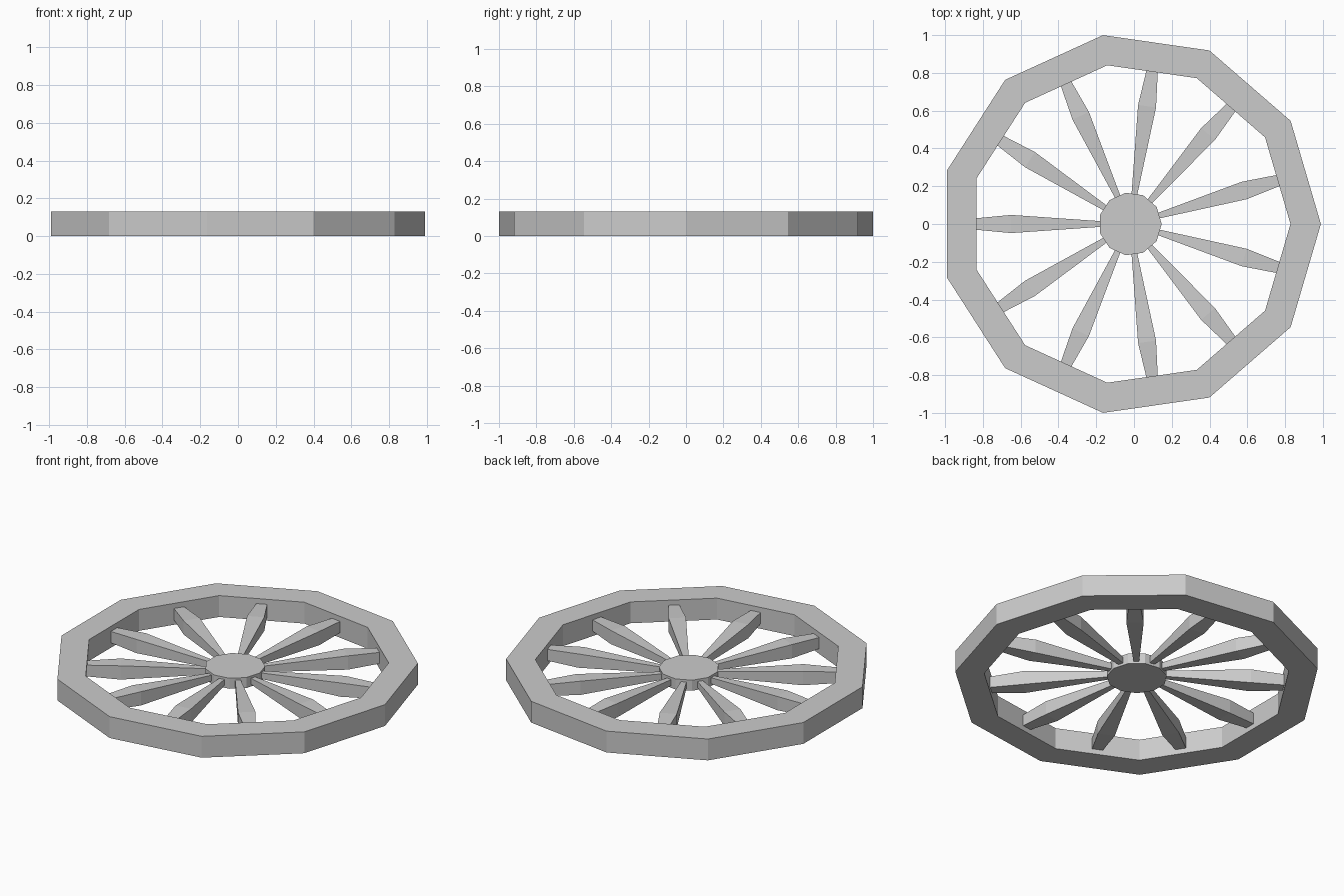
import bpy, bmesh, math
from mathutils import Matrix, Vector

if "Cube" in bpy.data.objects:
    bpy.data.objects.remove(bpy.data.objects["Cube"])

N = 11            # sides of the rim and number of spokes
CX = -0.0205      # wheel centre, so the bounds are centred on x = 0
MID = 0.065       # half height of the rim


def finish(bm, name):
    bmesh.ops.recalc_face_normals(bm, faces=bm.faces)
    mesh = bpy.data.meshes.new(name)
    bm.to_mesh(mesh)
    bm.free()
    obj = bpy.data.objects.new(name, mesh)
    obj.location = (CX, 0, MID)
    bpy.context.collection.objects.link(obj)
    return obj


def loft(bm, rings, closed=False):
    """Join rings of points with quads; cap the ends unless closed."""
    vs = [[bm.verts.new(p) for p in ring] for ring in rings]
    n = len(vs[0])
    for i in range(len(vs) if closed else len(vs) - 1):
        a, b = vs[i], vs[(i + 1) % len(vs)]
        for j in range(n):
            k = (j + 1) % n
            bm.faces.new((a[j], a[k], b[k], b[j]))
    if not closed:
        bm.faces.new(vs[0])
        bm.faces.new(vs[-1])


def polygon(r, z):
    step = math.tau / N
    return [(r * math.cos(i * step), r * math.sin(i * step), z) for i in range(N)]


# Rim: square-section ring
bm = bmesh.new()
loft(bm, [polygon(1.01, -MID), polygon(1.01, MID),
          polygon(0.849, MID), polygon(0.849, -MID)], closed=True)
finish(bm, "rim")

# Hub: flat disc
bm = bmesh.new()
loft(bm, [polygon(0.167, -0.032), polygon(0.167, 0.032)])
finish(bm, "hub")

# Spokes: (distance, half width, half height), swelling toward the rim
SECTIONS = [(0.155, 0.015, 0.018), (0.63, 0.048, 0.042), (0.82, 0.03, 0.034)]
for s in range(N):
    turn = Matrix.Rotation((s + 0.5) * math.tau / N, 3, 'Z')
    bm = bmesh.new()
    loft(bm, [[turn @ Vector((d, w * a, h * b))
               for a, b in ((-1, -1), (1, -1), (1, 1), (-1, 1))]
              for d, w, h in SECTIONS])
    finish(bm, f"spoke_{s + 1}")
